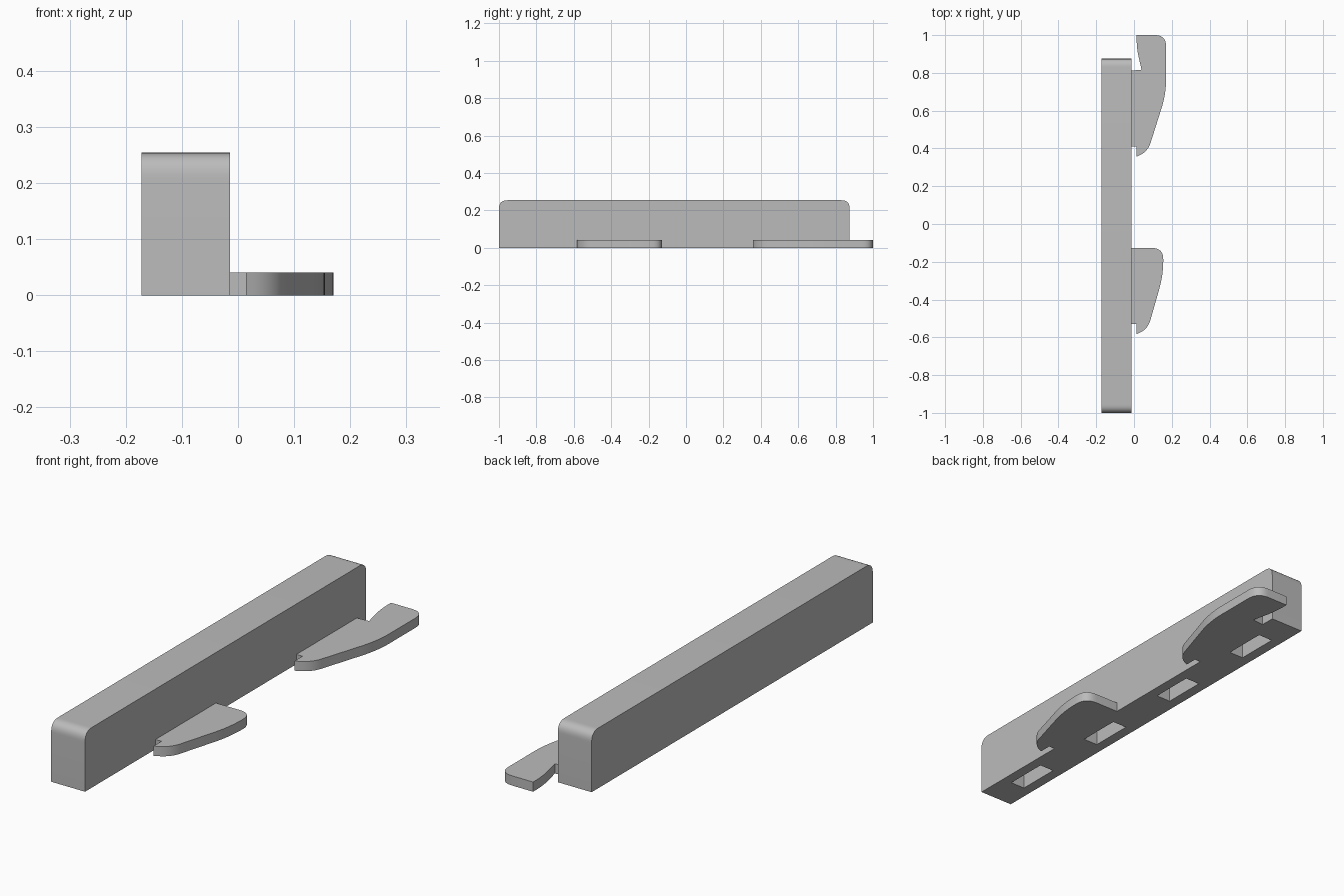
import bpy, bmesh
from mathutils import Vector

if "Cube" in bpy.data.objects:
    bpy.data.objects.remove(bpy.data.objects["Cube"])

grey = bpy.data.materials.new("plain grey")
grey.use_nodes = True
grey.diffuse_color = (0.5, 0.5, 0.5, 1)
grey.node_tree.nodes["Principled BSDF"].inputs["Base Color"].default_value = (0.5, 0.5, 0.5, 1)


def rounded(points, steps=10):
    """Outline whose corners (a, b, cut) are curved off over the length cut."""
    out = []
    for i, (a, b, cut) in enumerate(points):
        corner = Vector((a, b))
        if not cut:
            out.append(corner)
            continue
        before = Vector(points[i - 1][:2])
        after = Vector(points[(i + 1) % len(points)][:2])
        p = corner + (before - corner).normalized() * cut
        q = corner + (after - corner).normalized() * cut
        for s in range(steps + 1):
            t = s / steps
            out.append(p * (1 - t) ** 2 + corner * 2 * t * (1 - t) + q * t * t)
    return out


def extrude(name, coords, direction):
    """Solid made by pushing a flat outline along a direction."""
    bm = bmesh.new()
    face = bm.faces.new([bm.verts.new(c) for c in coords])
    new = bmesh.ops.extrude_face_region(bm, geom=[face])["geom"]
    bmesh.ops.translate(bm, vec=direction,
                        verts=[v for v in new if isinstance(v, bmesh.types.BMVert)])
    bmesh.ops.recalc_face_normals(bm, faces=bm.faces)
    mesh = bpy.data.meshes.new(name)
    bm.to_mesh(mesh)
    bm.free()
    mesh.materials.append(grey)
    obj = bpy.data.objects.new(name, mesh)
    bpy.context.collection.objects.link(obj)
    return obj


def smooth(obj):
    bpy.ops.object.select_all(action="DESELECT")
    obj.select_set(True)
    bpy.context.view_layer.objects.active = obj
    bpy.ops.object.shade_smooth_by_angle(angle=0.5)


# Long bar with rounded upper ends
LEFT, RIGHT, BACK, TOP = -0.172, -0.014, 0.875, 0.254
side = rounded([(-1, 0, 0), (BACK, 0, 0), (BACK, TOP, 0.045), (-1, TOP, 0.045)])
bar = extrude("bar", [(LEFT, y, z) for y, z in side], (RIGHT - LEFT, 0, 0))

# Four blind slots in the underside
middle_x, middle_y = (LEFT + RIGHT) / 2, (BACK - 1) / 2
for i in range(4):
    y = middle_y + (i - 1.5) * 0.47
    corners = [(middle_x + sx * 0.034, y + sy * 0.094, -0.05)
               for sx, sy in ((-1, -1), (1, -1), (1, 1), (-1, 1))]
    cutter = extrude(f"slot_cutter_{i + 1}", corners, (0, 0, 0.25))
    cutter.hide_render = True
    cutter.hide_set(True)
    cut = bar.modifiers.new("slot", "BOOLEAN")
    cut.operation, cut.solver, cut.object = "DIFFERENCE", "EXACT", cutter
bpy.context.view_layer.objects.active = bar
bar.select_set(True)
for m in list(bar.modifiers):
    bpy.ops.object.modifier_apply(modifier=m.name)
for obj in [o for o in bpy.data.objects if o.name.startswith("slot_cutter")]:
    bpy.data.objects.remove(obj)
smooth(bar)

# Flat hooked tabs along the left foot of the bar
rear = [(RIGHT, 0.41, 0), (0.014, 0.41, 0), (0.014, 0.357, 0), (0.073, 0.383, 0.05),
        (0.17, 0.69, 0.08), (0.17, 1, 0.06), (0.014, 1, 0), (0.014, 0.93, 0.05),
        (0.04, 0.817, 0), (RIGHT, 0.812, 0)]
front = [(RIGHT, -0.53, 0), (0.014, -0.53, 0), (0.014, -0.583, 0), (0.073, -0.557, 0.05),
         (0.155, -0.27, 0.08), (0.155, -0.127, 0.06), (RIGHT, -0.127, 0)]
for name, outline in (("rear_tab", rear), ("front_tab", front)):
    smooth(extrude(name, [(x, y, 0) for x, y in rounded(outline)], (0, 0, 0.041)))
